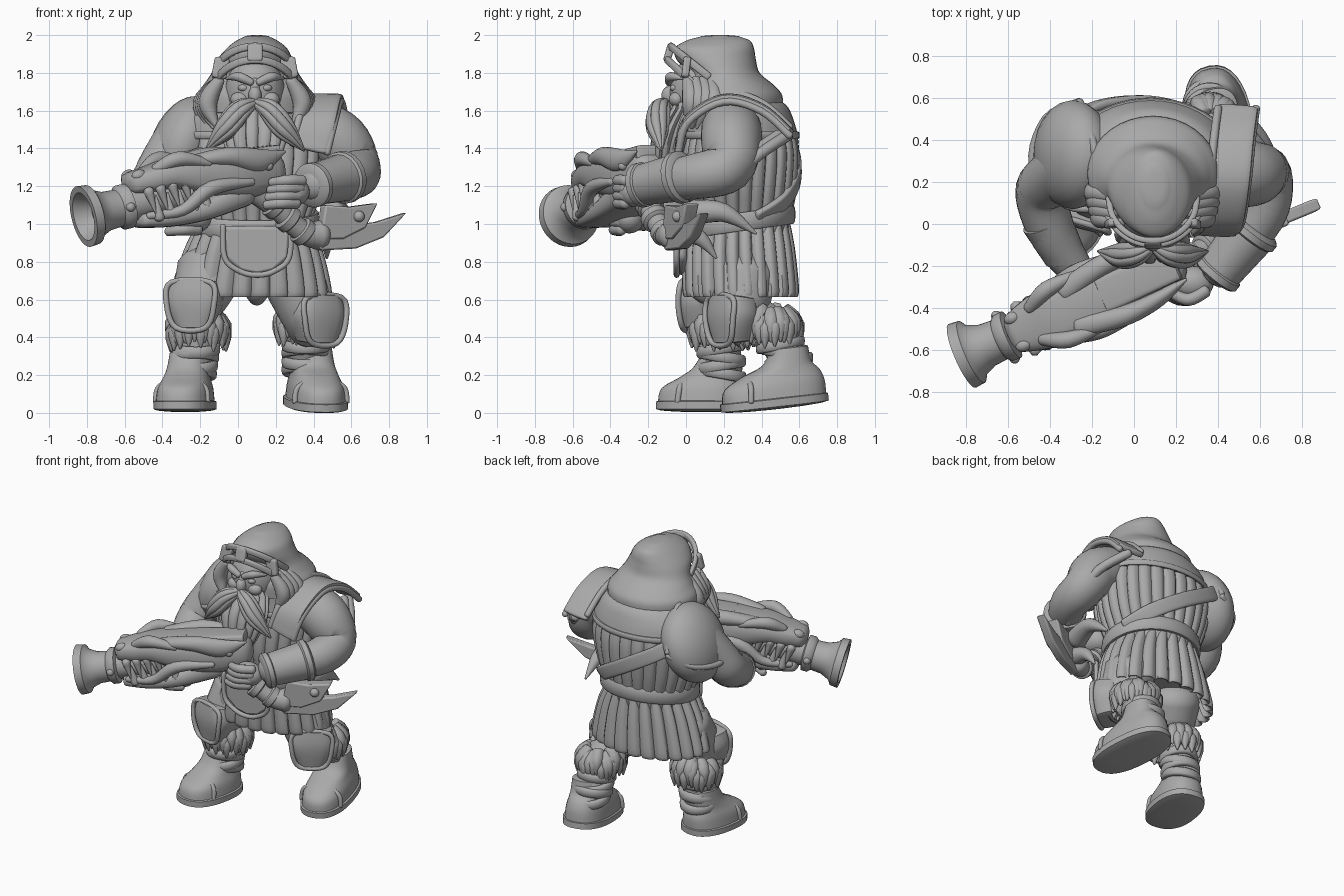
import bpy, bmesh, math, random
from mathutils import Matrix, Vector

# All part sizes below are in hundredths of a unit.
CM = 0.01
AX, AY, UP = Vector((1, 0, 0)), Vector((0, 1, 0)), Vector((0, 0, 1))
random.seed(4)

cube = bpy.data.objects.get("Cube")
if cube:
    bpy.data.objects.remove(cube)

grey = bpy.data.materials.new("clay grey")
grey.use_nodes = True
colour = (0.4, 0.4, 0.4, 1)
grey.diffuse_color = colour
for node in grey.node_tree.nodes:
    if node.type == 'BSDF_PRINCIPLED':
        node.inputs["Base Color"].default_value = colour
        node.inputs["Roughness"].default_value = 0.7


def finish(name, bm, frame):
    """Turn a bmesh into a smooth shaded object."""
    bmesh.ops.recalc_face_normals(bm, faces=bm.faces[:])
    mesh = bpy.data.meshes.new(name)
    bm.to_mesh(mesh)
    bm.free()
    mesh.transform(frame)
    mesh.materials.append(grey)
    mesh.shade_smooth()
    mesh.set_sharp_from_angle(angle=math.radians(45))
    obj = bpy.data.objects.new(name, mesh)
    bpy.context.scene.collection.objects.link(obj)
    return obj


def place(x, y, z, yaw=0.0, pitch=0.0):
    move = Matrix.Translation(Vector((x, y, z)) * CM)
    return move @ Matrix.Rotation(yaw, 4, 'Z') @ Matrix.Rotation(pitch, 4, 'Y')


def ball(name, centre, radii, frame=Matrix()):
    bm = bmesh.new()
    bmesh.ops.create_uvsphere(bm, u_segments=24, v_segments=14, radius=CM)
    size = Matrix.Diagonal((*radii, 1))
    return finish(name, bm, frame @ Matrix.Translation(Vector(centre) * CM) @ size)


def slab(name, outline, thick, frame=Matrix(), bevel=1.0):
    """Flat plate: an x-z outline given thickness along y."""
    bm = bmesh.new()
    front, back = [[bm.verts.new((x * CM, side * thick * CM / 2, z * CM)) for x, z in outline]
                   for side in (-1, 1)]
    bm.faces.new(front)
    bm.faces.new(back[::-1])
    for i in range(len(outline)):
        bm.faces.new((front[i - 1], front[i], back[i], back[i - 1]))
    obj = finish(name, bm, frame)
    mod = obj.modifiers.new("soft edges", 'BEVEL')
    mod.width, mod.segments = bevel * CM, 2
    return obj


def tube(name, points, ref=None, square=2, folds=0, depth=0.1, sides=20, steps=5,
         dome=0.7, closed=False, axis=None, frame=Matrix()):
    """Loft along a smooth path of (x, y, z, width radius[, height radius])."""
    keys = [Vector(p if len(p) == 5 else (*p, p[-1])) * CM for p in points]
    n = len(keys)
    pick = (lambda i: keys[i % n]) if closed else (lambda i: keys[max(0, min(n - 1, i))])
    rows = []
    for i in range(n if closed else n - 1):
        a, b, c, d = (pick(i + k) for k in (-1, 0, 1, 2))
        for j in range(steps):
            t = j / steps
            rows.append(b + (c - a) * (t / 2) + (a * 2 - b * 5 + c * 4 - d) * (t * t / 2)
                        + (b * 3 - a - c * 3 + d) * (t ** 3 / 2))
    if not closed:
        rows.append(keys[-1])
    mids = [Vector(r[:3]) for r in rows]
    m = len(mids)
    whole = (mids[-1] - mids[0]).normalized()
    ref = ref or (UP if abs((axis or whole).z) < 0.8 else AY)
    rings = []
    for i, r in enumerate(rows):
        ahead = mids[(i + 1) % m] if closed else mids[min(i + 1, m - 1)]
        behind = mids[i - 1] if closed else mids[max(i - 1, 0)]
        t = axis or (ahead - behind).normalized()
        side = t.cross(ref).normalized()
        rings.append((mids[i], t, side, side.cross(t), r[3], r[4]))
    if dome and not closed:
        caps = []
        for (c, t, s, u, w, h), sign in ((rings[0], -1), (rings[-1], 1)):
            caps.append([(c + t * sign * math.sin(a) * dome * min(w, h), t, s, u,
                          w * math.cos(a), h * math.cos(a)) for a in (0.5, 1.0, 1.4)])
        rings = caps[0][::-1] + rings + caps[1]
    sides = folds * 6 if folds else sides
    bm = bmesh.new()
    loops = []
    for c, t, s, u, w, h in rings:
        loop = []
        for k in range(sides):
            a = math.tau * k / sides
            ca, sa = math.cos(a), math.sin(a)
            x = math.copysign(abs(ca) ** (2 / square), ca)
            y = math.copysign(abs(sa) ** (2 / square), sa)
            f = 1 - depth * (1 - abs(math.sin(folds * a / 2))) ** 2 if folds else 1
            loop.append(bm.verts.new(c + s * x * f * max(w, 0.001) + u * y * f * max(h, 0.001)))
        loops.append(loop)
    for i in range(len(loops) if closed else len(loops) - 1):
        p, q = loops[i], loops[(i + 1) % len(loops)]
        for k in range(sides):
            bm.faces.new((p[k - 1], p[k], q[k], q[k - 1]))
    if not closed:
        bm.faces.new(loops[0][::-1])
        bm.faces.new(loops[-1])
    return finish(name, bm, frame)


def ring(name, x, y, z, rx, ry, thick, tall, tilt=0.0):
    turn = [math.tau * k / 16 for k in range(16)]
    return tube(name, [(x + rx * math.cos(a), y + ry * math.sin(a), z + tilt * math.sin(a),
                        thick, tall) for a in turn], ref=UP, square=3, sides=10,
                steps=3, closed=True)


# Body: quilted coat, hollow pleated skirt, belt, mantle
tube("coat", [(8, 28, 94, 30, 26), (8, 28, 104, 32, 28), (8, 28, 120, 38, 31),
              (8, 29, 138, 41, 31), (8, 29, 152, 38, 28)],
     axis=UP, folds=26, depth=0.07, dome=0.1)
tube("skirt", [(8, 28, 102, 29, 27), (8, 28, 86, 37, 30), (7, 29, 64, 43, 31),
               (7, 29, 63, 40, 28), (7, 29, 76, 34, 26)], axis=-UP, folds=24, depth=0.1, dome=0)
ring("belt", 9, 28, 101, 32, 28, 2, 5, tilt=4)
tube("mantle", [(8, 29, 146, 40, 30.5), (8, 28, 155, 38, 29), (9, 26, 163, 32, 27),
                (9, 22, 168, 22, 22)], axis=UP, dome=0.05, sides=40)
ring("mantle_rim", 8, 29, 147, 40, 30, 1.2, 2)
tube("back_strap", [(-35, 47, 152, 5, 2), (-16, 57, 139, 5, 2), (8, 59, 125, 5, 2),
                    (29, 52, 112, 5, 2), (39, 38, 103, 5, 2)], ref=AY, square=4)
shield = [(-8, 99), (-7, 82), (1, 75), (10, 73), (19, 75), (27, 82), (28, 99)]
slab("belly_plate", shield, 5, place(0, -2, 0), bevel=2)
tube("belly_plate_rim", [(x, -5, z, 1.5) for x, z in shield], ref=AY)
tube("loincloth", [(10, 8, 76, 9, 8), (10, 9, 67, 8, 8), (10, 14, 62, 5, 6)])

# Head: hood, face, headband
tube("hood", [(9, 24, 159, 31, 27), (9, 24, 168, 31, 27), (9, 23, 174, 27, 23),
              (9, 20, 180, 23, 19), (9, 16, 187, 20, 21), (10, 15, 193, 16, 21),
              (10, 17, 197, 11, 17), (10, 18, 199, 7, 11)], axis=UP, dome=0.15, sides=36)
ball("face", (9, 7, 170), (16, 16, 19))
ball("nose", (9, -9, 168), (3.5, 4, 5))
tube("nose_bridge", [(9, -7, 176, 2), (9, -9, 168, 3)])


def brow_arc(angle, base, rise, wide, deep):
    return (9 + wide * math.cos(angle), 12 - deep * math.sin(angle), base + rise * math.sin(angle))


low, high = (167, 20, 23, 22), (178, 16, 21, 20)
for label, arc in (("lower", low), ("upper", high)):
    tube(label + "_headband", [(*brow_arc(math.pi * k / 8, *arc), 1.5, 2) for k in range(9)],
         ref=UP, square=3)
for angle in (0.6, math.pi / 2, 2.55):
    tube("headband_plate", [(*brow_arc(angle, *low), 4, 2), (*brow_arc(angle, *high), 4, 2)],
         ref=AY, square=6)
for s in (-1, 1):
    ball("eye", (9 + s * 6, -6, 172), (3, 2.5, 2))
    ball("cheek", (9 + s * 8, -5, 166), (5, 4, 4))
    tube("eyebrow", [(9 + s * 2, -9, 175, 2), (9 + s * 9, -8, 178, 2.5),
                     (9 + s * 15, -2, 177, 0.7)])
    tube("moustache", [(9 + s, -11, 164, 3), (9 + s * 8, -14, 160, 6), (9 + s * 16, -15, 150, 6),
                       (9 + s * 26, -13, 139, 0.7)], folds=7, depth=0.15)
    for i in range(4):
        tube("side_hair", [(9 + s * 19, 1 + i * 4, 176, 3), (9 + s * (25 + i), 3 + i * 4, 164, 5),
                           (9 + s * (20 + i * 2), i * 3, 151, 1)])
tube("beard", [(9, -1, 161, 15, 9), (9, -6, 150, 18, 11), (9, -9, 138, 15, 10),
               (9, -11, 124, 8, 6)], axis=-UP, folds=13, depth=0.2)

# Left arm with its arched shoulder plate
tube("left_arm", [(42, 24, 150, 16), (54, 24, 143, 16), (62, 22, 130, 13.5), (60, 4, 125, 12),
                  (40, -23, 121, 9)], sides=28)
cuff = [(57, -2, 125, 13), (41, -22, 121, 11)]
tube("left_bracer", cuff, dome=0.1)
for x, y, z, r in cuff:
    tube("bracer_rim", [(x, y, z, r + 1), (x - 2, y - 2.5, z - 0.6, r + 1)], dome=0.2)
for lift in (0, 5):
    tube("sleeve_fold", [(50, 54 - lift, 147, 3), (62, 39 - lift, 137, 3),
                         (66, 22, 123 + lift, 3), (58, 2, 114 + lift, 2)], ref=UP)
arch = [(38, -4, 140), (42, 1, 156), (45, 20, 167), (47, 40, 162), (49, 55, 149)]
tube("left_shoulder_plate", [(*p, 2, 10) for p in arch], ref=AX, square=4)
for side in (-9, 9):
    tube("left_shoulder_rim", [(x + side, y, z - side / 4, 2) for x, y, z in arch], ref=AX)

# Right arm with its domed shoulder plate
tube("right_arm", [(-28, 30, 147, 15), (-39, 22, 132, 13), (-44, 14, 120, 12.5),
                   (-38, -6, 111, 11), (-26, -24, 104, 8)], sides=28)
tube("right_bracer", [(-42, 2, 114, 12), (-33, -15, 107, 10)], dome=0.15)
ball("right_shoulder_plate", (0, 0, 0), (17, 26, 27), place(-29, 33, 142, pitch=0.4))
tube("right_shoulder_inner_rim", [(-12, 8, 142, 2), (-14, 16, 159, 2), (-18, 32, 167, 2),
                                  (-22, 48, 159, 2), (-26, 58, 143, 2)], ref=AX)
tube("right_shoulder_lower_rim", [(-12, 8, 141, 2), (-32, 9, 135, 2), (-48, 28, 131, 2),
                                  (-42, 50, 134, 2), (-26, 58, 141, 2)], ref=UP)

# Hands, each a palm with four curled fingers
for side, x, y, z, lift in (("left", 28, -28, 117, 1), ("right", -24, -30, 103, 1)):
    ball(side + "_palm", (x, y, z), (10, 8, 8))
    for i in range(4):
        h = z + 6 - i * 4
        tube(side + "_finger", [(x + 6 - i, y - 4, h, 3), (x - 2 - i, y - 8, h, 3),
                                (x - 10 - i, y - 5, h - lift, 2.5)], ref=UP, sides=12)

# Legs: thigh, knee plate, fur cuff, wraps, boot
legs = {"right": ((-15, 22, 74), (-21, 14, 57), (-21, 18, 44), (-24, 19, 22), (-28, 8, 2),
                  (-8, -42), 24, 0.0, -0.1),
        "left": ((30, 30, 72), (38, 30, 49), (36, 45, 46), (36, 56, 24), (41, 47, 3.5),
                 (10, -52), 29, 0.11, 0.4)}
for side, (hip, knee, calf, ankle, sole, aim, half, pitch, turn) in legs.items():
    tube(side + "_leg", [(*hip, 18), (*knee, 14), (*calf, 11), (*ankle, 10)], ref=AY)
    yaw = math.atan2(aim[1], aim[0])
    pad = place(*knee, yaw + turn)
    tube(side + "_knee_plate", [(6, 0, 12, 13, 10), (7, 0, 2, 15, 10), (6, 0, -11, 10, 9)],
         ref=AX, square=3, dome=0.1, frame=pad)
    edge = [(14, -11, 12), (14, 11, 12), (15, 13, 0), (14, 8, -12), (14, -8, -12), (15, -13, 0)]
    tube(side + "_knee_rim", [(*p, 1.5) for p in edge], ref=AX, closed=True, frame=pad)
    x, y, z = calf
    for i in range(34):
        a, j = i * 2.4, random.uniform(-3, 3)
        c, s = math.cos(a), math.sin(a)
        tube("fur_tuft", [(x + c * 8, y + s * 8, z + 7 + j, 4), (x + c * 14, y + s * 14, z + 1 + j, 4),
                          (x + c * 15, y + s * 15, z - 9 + j, 0.5)], sides=8, steps=3, dome=0.3)
    for i in range(4):
        p = Vector(calf).lerp(Vector(ankle), 0.45 + i * 0.2)
        ring("ankle_wrap", *p, 11, 11, 2, 3, tilt=(-1) ** i * 2)
    foot = place(*sole, yaw, pitch)
    tube(side + "_boot", [(0, 0, 3, half - 1, 15), (-1, 0, 11, half - 2, 14), (-5, 0, 17, half - 8, 12),
                          (-9, 0, 22, 13, 11), (-11, 0, 30, 10, 10)],
         axis=UP, square=2.4, sides=32, dome=0.1, frame=foot)
    tube(side + "_sole", [(0, 0, 0, half, 16), (0, 0, 4, half, 16)], axis=UP, square=2.4,
         sides=32, dome=0.1, frame=foot)
    d = half - 14
    tube(side + "_toe_seam", [(d, -14, 4, 1.5), (d - 1, -12, 12, 1.5), (d - 2, 0, 16, 1.5),
                              (d - 1, 12, 12, 1.5), (d, 14, 4, 1.5)], ref=AX, frame=foot)

# Beast-headed gun, built along its own axis toward the muzzle
aim = Vector((-0.9, -0.39, -0.22)).normalized()
across = UP.cross(aim).normalized()
gun = Matrix((aim, across, aim.cross(across))).transposed().to_4x4()
gun.translation = Vector((-20, -36, 119)) * CM
tube("barrel", [(0, 0, 0, 9), (42, 0, 0, 9), (43, 0, 0, 12), (47, 0, 0, 12), (49, 0, 0, 10),
                (56, 0, 0, 10.5), (62, 0, 0, 13), (64, 0, 0, 16), (69, 0, 0, 16.5),
                (69, 0, 0, 13), (60, 0, 0, 9)], axis=AX, steps=1, dome=0, sides=32, frame=gun)
tube("upper_jaw", [(38, 0, 11, 10, 6), (28, 0, 11, 13, 7), (16, 0, 11, 15, 8), (0, 0, 7, 16, 11),
                   (-22, 0, 2, 15, 13), (-42, 0, 0, 10, 10)], square=3, frame=gun)
tube("lower_jaw", [(38, 0, -9, 10, 4), (22, 0, -11, 13, 5), (2, 0, -11, 14, 6),
                   (-22, 0, -7, 12, 8)], square=3, frame=gun)
tube("top_plate", [(-8, 0, 13, 9, 4), (-46, 0, 9, 8, 4)], square=6, dome=0.2, frame=gun)
for s in (-1, 1):
    tube("horn", [(8, s * 9, 16, 5, 3), (-14, s * 13, 14, 5, 5), (-32, s * 12, 8, 4, 6),
                  (-48, s * 9, 9, 0.7)], frame=gun)
    tube("brow_ridge", [(26, s * 8, 16, 3), (14, s * 13, 19, 4), (-2, s * 14, 13, 2)], frame=gun)
    tube("jaw_ridge", [(36, s * 9, -7, 2), (18, s * 13, -8, 3), (0, s * 15, 0, 4),
                       (-24, s * 14, -2, 2)], frame=gun)
    ball("nostril", (36, s * 7, 15), (4, 3, 3), gun)
    for point in ((46, s * 11, 0), (-36, s * 12, 4)):
        ball("rivet", point, (2.5, 2.5, 2.5), gun)
    for i in range(5):
        x = 34 - i * 7
        tube("upper_tooth", [(x, s * 11, 6, 3), (x - 1, s * 12, -6, 0.5)], sides=8, frame=gun)
        tube("lower_tooth", [(x - 3, s * 11, -9, 3), (x - 3, s * 12, 3, 0.5)], sides=8, frame=gun)

# Stock ending in a double blade
tube("stock", [(6, -22, 122, 9), (20, -19, 109, 6), (34, -12, 96, 6), (43, -7, 94, 8)])
for x, y, z in ((18, -20, 111), (25, -17, 104), (33, -12, 97)):
    tube("stock_band", [(x, y, z, 7.5), (x + 3, y + 1.5, z - 2.5, 7.5)], dome=0.2)
blade = place(45, -8, 0, math.atan2(0.38, 0.92))
slab("upper_blade", [(-3, 92), (0, 110), (14, 109), (30, 111), (23, 98), (10, 92)], 8, blade)
slab("lower_blade", [(-6, 92), (-2, 86), (18, 87), (34, 93), (47, 106), (30, 101), (14, 99)], 6, blade)
ball("blade_rivet", (19, -4, 104), (3, 3, 3), blade)
tube("rear_claw", [(50, 2, 106, 7), (54, 20, 106, 5), (54, 37, 95, 0.7)])
tube("lower_claw", [(46, -2, 96, 6), (47, 8, 92, 4), (47, 16, 82, 0.7)], ref=AX)
